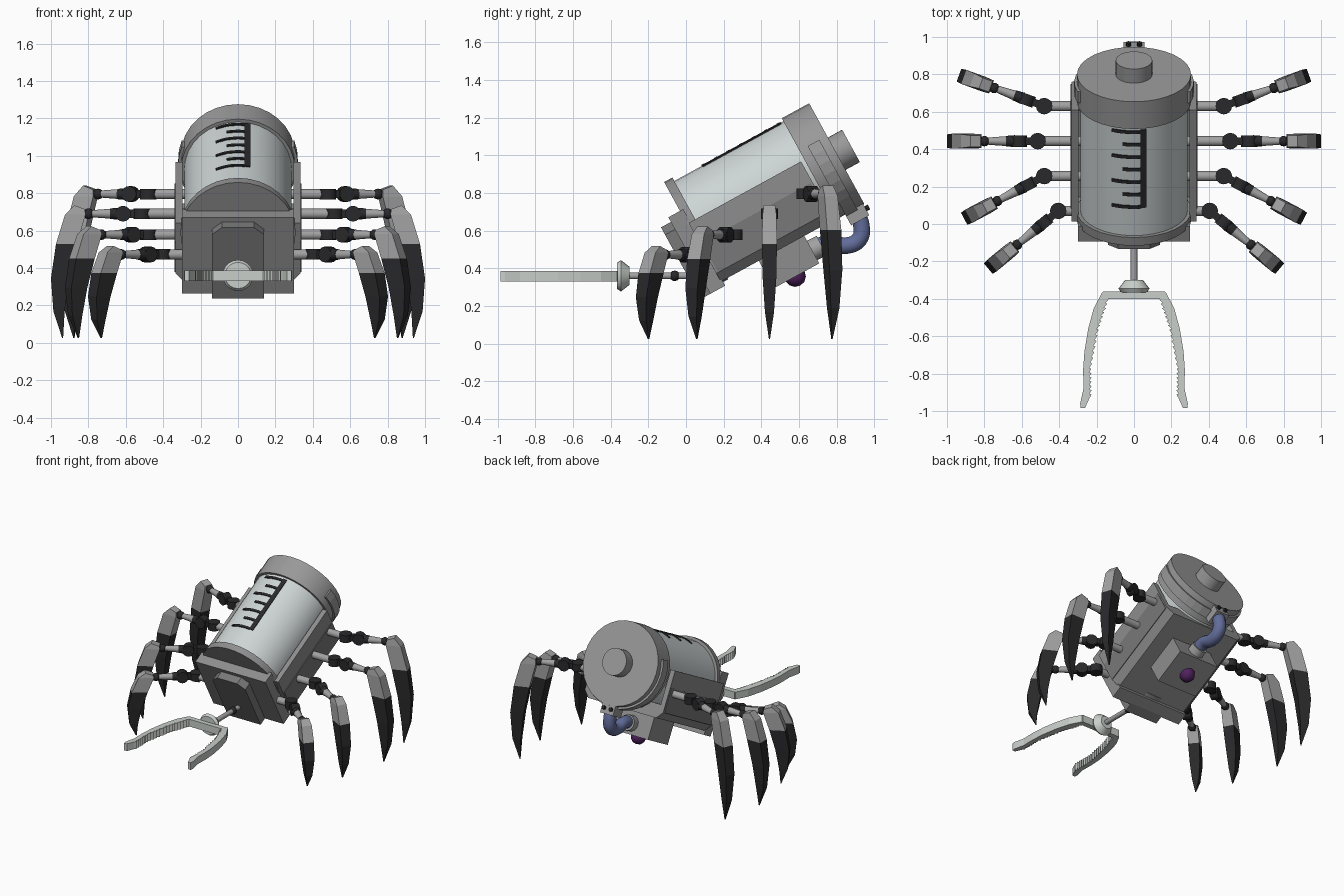
import bpy, bmesh, math
from mathutils import Matrix, Vector

if "Cube" in bpy.data.objects:
    bpy.data.objects.remove(bpy.data.objects["Cube"])


def material(name, r, g, b):
    m = bpy.data.materials.new(name)
    m.use_nodes = True
    m.diffuse_color = (r, g, b, 1)
    m.node_tree.nodes["Principled BSDF"].inputs["Base Color"].default_value = (r, g, b, 1)
    return m


HULL = material("hull grey", .27, .27, .27)
DARK_HULL = material("dark hull grey", .19, .19, .19)
CAP = material("cap grey", .32, .32, .32)
GLASS = material("pale tank", .62, .67, .67)
STEEL = material("pale steel", .58, .62, .59)
LEG = material("leg grey", .36, .36, .36)
BLACK = material("black", .022, .022, .024)
HOSE = material("hose blue", .12, .15, .32)
PURPLE = material("purple", .08, .015, .11)

WORLD = Matrix.Identity(4)
# tilted body frame: x sideways, y along the tank, z out of its top
BODY = Matrix.Rotation(math.radians(28.7), 4, 'X')
AXIS = .5      # height of the tank axis in the body frame


def finish(name, bm, mats, frame=WORLD, smooth=True):
    bmesh.ops.recalc_face_normals(bm, faces=bm.faces)
    me = bpy.data.meshes.new(name)
    bm.to_mesh(me)
    bm.free()
    for m in mats:
        me.materials.append(m)
    if smooth:
        me.shade_smooth()
        me.set_sharp_from_angle(angle=math.radians(35))
    ob = bpy.data.objects.new(name, me)
    ob.matrix_world = frame
    bpy.context.collection.objects.link(ob)
    return ob


def rod(name, p, q, r1, r2, mat, frame=WORLD, sides=16):
    p, q = Vector(p), Vector(q)
    turn = (q - p).to_track_quat('Z', 'Y').to_matrix().to_4x4()
    bm = bmesh.new()
    bmesh.ops.create_cone(bm, cap_ends=True, segments=sides, radius1=r1, radius2=r2,
                          depth=(q - p).length, matrix=Matrix.Translation((p + q) / 2) @ turn)
    return finish(name, bm, [mat], frame)


def ball(name, p, r, mat, frame=WORLD, sides=12):
    bm = bmesh.new()
    bmesh.ops.create_uvsphere(bm, u_segments=sides, v_segments=sides // 2 + 1, radius=r,
                              matrix=Matrix.Translation(p))
    return finish(name, bm, [mat], frame)


def prism(name, outline, lo, hi, mat, frame=WORLD, axis='Y'):
    bm = bmesh.new()
    place = (lambda a, b, t: (a, t, b)) if axis == 'Y' else (lambda a, b, t: (a, b, t))
    low, high = [[bm.verts.new(place(a, b, t)) for a, b in outline] for t in (lo, hi)]
    bm.faces.new(low)
    bm.faces.new(high)
    n = len(outline)
    for i in range(n):
        j = (i + 1) % n
        bm.faces.new((low[i], low[j], high[j], high[i]))
    return finish(name, bm, [mat], frame, False)


def box(name, x0, x1, y0, y1, z0, z1, mat, frame=WORLD):
    return prism(name, [(x0, z0), (x1, z0), (x1, z1), (x0, z1)], y0, y1, mat, frame)


def band(name, r0, r1, a0, a1, y0, y1, mat, steps=6):
    """Curved strip round the tank axis, angles in degrees from its top."""
    angles = [math.radians(a0 + (a1 - a0) * i / steps) for i in range(steps + 1)]
    arc = lambda r, seq: [(r * math.sin(a), AXIS + r * math.cos(a)) for a in seq]
    return prism(name, arc(r1, angles) + arc(r0, angles[::-1]), y0, y1, mat, BODY)


# tank, rims and end button
for name, y0, y1, r, mat in (("tank", .34, 1.04, .287, GLASS), ("front_rim", .31, .36, .308, HULL),
                             ("end_cap", 1.02, 1.186, .305, CAP), ("end_button", 1.18, 1.272, .098, CAP)):
    rod(name, (0, y0, AXIS), (0, y1, AXIS), r, r, mat, BODY, 32)

# measuring scale on the tank
band("scale_spine", .284, .293, 7, 13, .53, 1.005, BLACK, 2)
for i in range(7):
    y = .535 + i * .076
    band("scale_mark", .284, .293, -24 if i % 2 == 0 else -12, 8, y - .009, y + .009, BLACK)

# saddle strap under the end cap
band("cap_strap", .295, .32, 70, 290, 1.07, 1.14, CAP, 20)

# cradle trough holding the tank
half = [(.29, .2), (.335, .25), (.335, .555), (.297, .555), (.297, .3)]
prism("cradle", half + [(-x, z) for x, z in reversed(half)], .32, 1.0, HULL, BODY)
for s in (-1, 1):
    x0, x1 = sorted((s * .333, s * .34))
    box("side_skirt", x0, x1, .33, .99, .25, .43, DARK_HULL, BODY)

# front frame and its chamfered panel
box("front_frame", -.3, .3, .24, .33, .17, .633, HULL, BODY)
prism("front_panel", [(-.14, .17), (.14, .17), (.14, .56), (.085, .605), (-.085, .605), (-.14, .56)],
      .18, .25, DARK_HULL, BODY)

# belly block with lamp
box("belly_block", -.17, .17, .55, .825, .034, .22, HULL, BODY)
ball("belly_lamp", (0, .68, .036), .057, PURPLE, BODY, 10)

# hose from the belly block to the end cap
curve = bpy.data.curves.new("hose", 'CURVE')
curve.dimensions = '3D'
curve.bevel_depth = .046
curve.bevel_resolution = 3
curve.resolution_u = 6
path = [(.67, .5), (.76, .535), (.85, .52), (.92, .555), (.93, .63), (.9, .7)]
spline = curve.splines.new('BEZIER')
spline.bezier_points.add(len(path) - 1)
for point, (y, z) in zip(spline.bezier_points, path):
    point.co = (0, y, z)
    point.handle_left_type = point.handle_right_type = 'AUTO'
curve.materials.append(HOSE)
bpy.context.collection.objects.link(bpy.data.objects.new("hose", curve))
rod("hose_lower_collar", (0, .65, .485), (0, .72, .52), .058, .058, LEG)
box("hose_upper_block", -.055, .055, 1.07, 1.18, .13, .215, CAP, BODY)
for s in (-1, 1):
    rod("hose_bolt", (s * .03, 1.17, .17), (s * .03, 1.2, .17), .014, .014, BLACK, BODY, 8)

# front gripper: ball joint, arm, flange, bar and two toothed jaws
GZ = .36
ball("gripper_joint", (0, -.06, GZ), .028, BLACK)
rod("gripper_arm", (0, .15, GZ), (0, -.31, GZ), .018, .018, LEG)
rod("gripper_flange", (0, -.3, GZ), (0, -.345, GZ), .048, .083, STEEL, sides=20)
rod("gripper_flange_lip", (0, -.345, GZ), (0, -.365, GZ), .083, .07, STEEL, sides=20)
box("gripper_bar", -.165, .165, -.4, -.36, .33, .386, STEEL)
outer = [(.15, -.36), (.17, -.365), (.215, -.45), (.245, -.56), (.265, -.68), (.272, -.78),
         (.27, -.88), (.288, -.96), (.285, -.985), (.262, -.985)]
inner = [(.238, -.93), (.24, -.77), (.2, -.56), (.145, -.4)]
toothed = []
for (xa, ya), (xb, yb) in zip(inner, inner[1:]):
    for k in range(7):
        for t, bite in ((k / 7, 0), ((k + .8) / 7, .012)):
            toothed.append((xa + (xb - xa) * t - bite, ya + (yb - ya) * t))
for s in (-1, 1):
    prism("gripper_jaw", [(s * x, y) for x, y in outer + toothed + [inner[-1]]],
          .33, .386, STEEL, axis='Z')


# legs: local x runs outwards from the hip joint
# talon rows: height fraction, inner reach, outer reach, half width
TALON = [(1, .305, .36, .03), (.93, .3, .41, .037), (.71, .345, .458, .04),
         (.45, .388, .485, .036), (.2, .412, .472, .024), (0, .42, .425, .003)]


def talon(frame, top, bottom):
    bm = bmesh.new()
    rows = []
    for f, r0, r1, w in TALON:
        z = bottom + f * (top - bottom)
        drop = .02 if f == 1 else 0
        rows.append([bm.verts.new(c) for c in ((r0, -w, z - drop), (r1, -w, z),
                                               (r1, w, z), (r0, w, z - drop))])
    bm.faces.new(rows[0])
    bm.faces.new(rows[-1]).material_index = 1
    for i, (a, b) in enumerate(zip(rows, rows[1:])):
        for k in range(4):
            face = bm.faces.new((a[k], a[(k + 1) % 4], b[(k + 1) % 4], b[k]))
            face.material_index = 0 if i < 2 else 1
    finish("talon", bm, [LEG, BLACK], frame, False)


LEGS = [(.48, .63, .795, 20), (.515, .443, .69, 0), (.48, .256, .578, -28), (.405, .07, .472, -39.5)]
for s in (-1, 1):
    for x, y, z, angle in LEGS:
        turn = angle if s > 0 else 180 - angle
        hip = Matrix.Translation((s * x, y, z)) @ Matrix.Rotation(math.radians(turn), 4, 'Z')
        rod("hip_tube", (s * .28, y, z), (s * (x - .03), y, z), .027, .027, LEG)
        rod("hip_joint", (0, 0, -.028), (0, 0, .028), .044, .044, BLACK, hip)
        box("knuckle", .02, .1, -.02, .02, -.022, .022, BLACK, hip)
        rod("knee_joint", (.1, -.03, 0), (.1, .03, 0), .042, .042, BLACK, hip)
        rod("knee_collar", (.12, 0, 0), (.17, 0, 0), .032, .028, BLACK, hip)
        rod("shin", (.16, 0, 0), (.28, 0, 0), .027, .018, LEG, hip)
        ball("ankle", (.285, 0, 0), .029, BLACK, hip)
        box("ankle_lug", .285, .34, -.018, .018, -.018, .02, BLACK, hip)
        talon(hip, .045, .025 - z)
